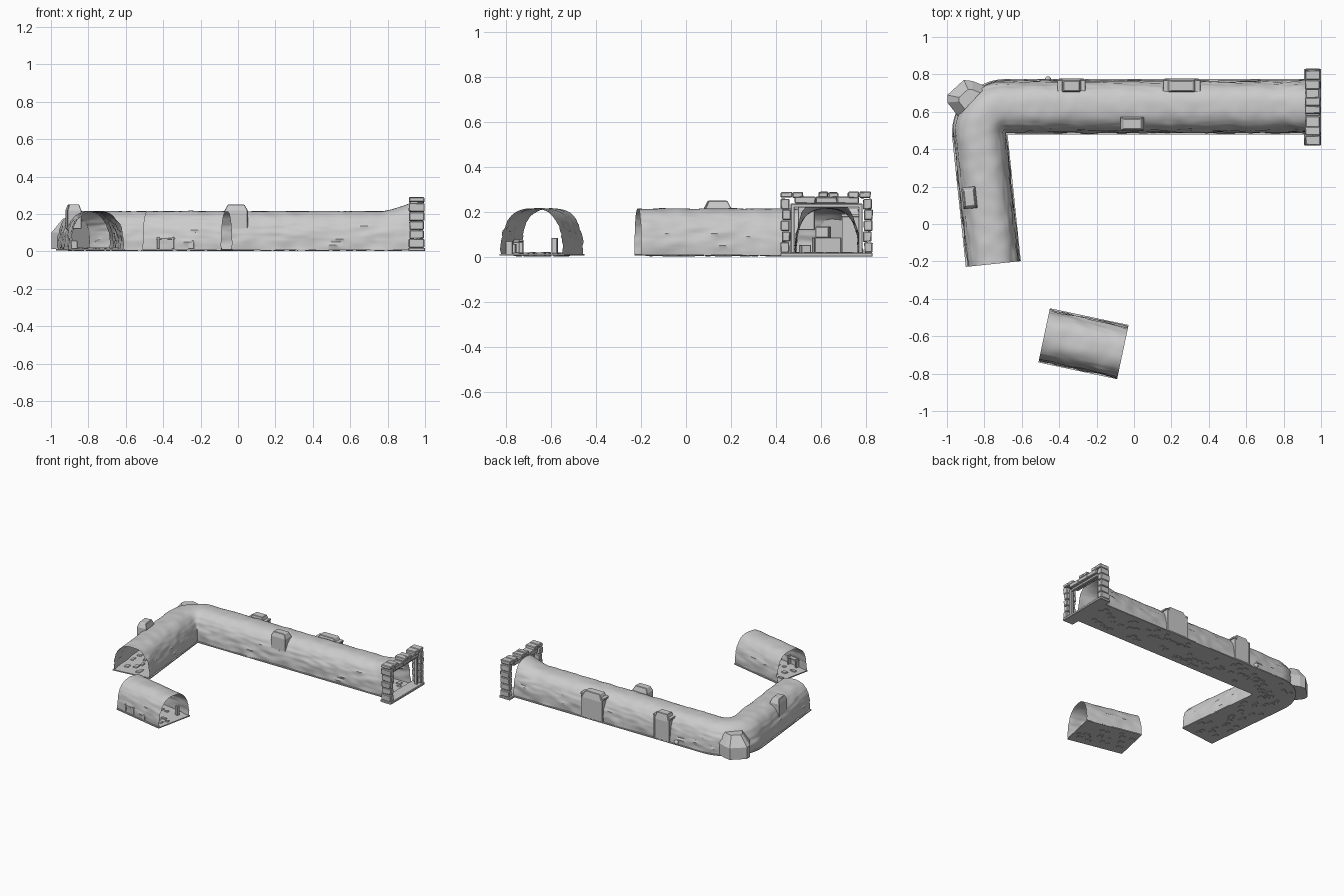
import bpy, bmesh, math, random
from mathutils import Vector, Matrix, noise

if "Cube" in bpy.data.objects:
    bpy.data.objects.remove(bpy.data.objects["Cube"])

random.seed(4)


def finish(bm, name, smooth=False, bevel=0):
    bmesh.ops.recalc_face_normals(bm, faces=bm.faces)
    me = bpy.data.meshes.new(name)
    bm.to_mesh(me)
    bm.free()
    ob = bpy.data.objects.new(name, me)
    bpy.context.collection.objects.link(ob)
    if bevel:
        m = ob.modifiers.new("bevel", 'BEVEL')
        m.width, m.segments = bevel, 1
    if smooth:
        bpy.ops.object.select_all(action='DESELECT')
        ob.select_set(True)
        bpy.context.view_layer.objects.active = ob
        bpy.ops.object.shade_smooth_by_angle(angle=math.radians(40))
    return ob


def blocks(name, items, bevel=0.003, jitter=0.0):
    """One object made of boxes: (x, y, z centre, sx, sy, sz, turn in degrees)."""
    bm = bmesh.new()
    for x, y, z, sx, sy, sz, a in items:
        mat = (Matrix.Translation((x, y, z)) @ Matrix.Rotation(math.radians(a), 4, 'Z')
               @ Matrix.Diagonal((sx, sy, sz, 1)))
        for v in bmesh.ops.create_cube(bm, size=1, matrix=mat)['verts']:
            v.co += Vector([random.uniform(-jitter, jitter) for _ in range(3)])
    return finish(bm, name, bevel=bevel)


# Path stations: (point, direction)
def line(a, b, step=0.012):
    a, b = Vector(a), Vector(b)
    n = max(2, round((b - a).length / step))
    d = (b - a).normalized()
    return [(a.lerp(b, i / n), d) for i in range(n + 1)]


R = 0.14
C = Vector((-0.685, 0.487, 0))
turn = []
for i in range(1, 24):
    a = math.radians(90 + 96 * i / 24)
    turn.append((C + R * Vector((math.cos(a), math.sin(a), 0)),
                 Vector((-math.sin(a), math.cos(a), 0))))
e = math.radians(186)
leg0 = C + R * Vector((math.cos(e), math.sin(e), 0))
leg_dir = Vector((-math.sin(e), math.cos(e), 0))
main_path = (line((0.92, 0.627, 0), (C.x, 0.627, 0)) + turn
             + line(leg0, leg0 + leg_dir * 0.69))
SEG_C, SEG_A = Vector((-0.27, -0.64, 0)), -12
seg_dir = Vector((math.cos(math.radians(SEG_A)), math.sin(math.radians(SEG_A)), 0))
seg_path = line(SEG_C - seg_dir * 0.215, SEG_C + seg_dir * 0.215)


# Rough rock vault swept along a path
def vault(name, path, flare=False):
    bm = bmesh.new()
    rows, n = [], 52
    for p, d in path:
        side = Vector((-d.y, d.x, 0))
        row = []
        up = 0.045 * max(0, (p.x - 0.76) / 0.16) ** 1.6 if flare else 0
        for k in range(n + 1):
            t = math.pi * k / n
            c, s = math.cos(t), max(0, math.sin(t))
            px = math.copysign(abs(c) ** 0.77, c)
            pz = s ** 0.77
            co = p + side * px * 0.14 + Vector((0, 0, 0.01 + (0.205 + up) * pz))
            wall = min(1, abs(px) ** 4)
            strata = noise.noise(Vector((co.x * 9, co.y * 9, co.z * 65)))
            lump = noise.noise(Vector((co.x * 14, co.y * 14, co.z * 14)))
            off = 0.004 * lump + 0.009 * wall * max(-0.4, strata)
            row.append(bm.verts.new(co + (side * px + Vector((0, 0, pz))) * off))
        rows.append(row)
    for r0, r1 in zip(rows, rows[1:]):
        for k in range(n):
            bm.faces.new((r0[k], r0[k + 1], r1[k + 1], r1[k]))
    return finish(bm, name, smooth=True)


# Thin floor slab along a path
def floor(name, path):
    bm = bmesh.new()
    rows = []
    for p, d in path:
        side = Vector((-d.y, d.x, 0))
        rows.append([bm.verts.new(p + side * x + Vector((0, 0, z))) for x, z in
                     ((-0.148, 0.006), (0.148, 0.006), (0.148, 0.014), (-0.148, 0.014))])
    for r0, r1 in zip(rows, rows[1:]):
        for k in range(4):
            bm.faces.new((r0[k], r0[k - 1], r1[k - 1], r1[k]))
    bm.faces.new(rows[0])
    bm.faces.new(rows[-1])
    finish(bm, name)


# Loose paving stones along a path
def paving(name, path, every):
    items = []
    for p, d in path[3:-3:every]:
        side = Vector((-d.y, d.x, 0))
        q = p + side * random.uniform(-0.11, 0.11)
        items.append((q.x, q.y, 0.0115, random.uniform(0.025, 0.05),
                      random.uniform(0.02, 0.035), random.uniform(0.013, 0.02),
                      math.degrees(math.atan2(d.y, d.x))))
    blocks(name, items, jitter=0.001)


vault("main_tunnel_vault", main_path, True)
floor("main_tunnel_floor", main_path)
paving("main_paving", main_path, 2)
vault("separate_tunnel_vault", seg_path)
floor("separate_tunnel_floor", seg_path)
paving("separate_paving", seg_path, 2)

# Stone portal: sill, stacked side stones, lintel and cap stones
blocks("portal_sill", [(0.955, 0.625, 0.01, 0.09, 0.41, 0.018, 0)])
stones = []
for y in (0.443, 0.807):
    for i in range(5):
        stones.append((0.955, y + random.uniform(-0.005, 0.005), 0.043 + i * 0.048,
                       random.uniform(0.072, 0.085), 0.038, 0.046, 0))
blocks("portal_side_stones", stones, 0.004, 0.002)
blocks("portal_lintel", [(0.955, 0.53 + i * 0.095, 0.252, 0.075, 0.094, 0.03, 0)
                         for i in range(3)], 0.004, 0.002)
blocks("portal_cap_stones", [(0.955, y, 0.276, 0.08, w, 0.026, 0) for y, w in
                             ((0.445, 0.05), (0.497, 0.045), (0.61, 0.04), (0.655, 0.045),
                              (0.745, 0.05), (0.797, 0.05))], 0.004, 0.003)

# Timber frame inside the portal
blocks("portal_timber", [(0.965, 0.474, 0.125, 0.022, 0.018, 0.22, 0),
                         (0.965, 0.776, 0.125, 0.022, 0.018, 0.22, 0),
                         (0.965, 0.625, 0.228, 0.022, 0.32, 0.018, 0)])


# Chamfered recess housing that breaks through the vault
def housing(name, x, y, z0, z1, sx, sy, turn_deg):
    bm = bmesh.new()
    rings = []
    for z, f in ((z0, 1), (z0 * 0.25 + z1 * 0.75, 1), (z1, 0.72)):
        rings.append([bm.verts.new((a * sx * f / 2, b * sy * f / 2, z))
                      for a, b in ((-1, -1), (1, -1), (1, 1), (-1, 1))])
    for r0, r1 in zip(rings, rings[1:]):
        for k in range(4):
            bm.faces.new((r0[k - 1], r0[k], r1[k], r1[k - 1]))
    bm.faces.new(rings[0])
    bm.faces.new(rings[-1])
    bm.transform(Matrix.Translation((x, y, 0)) @ Matrix.Rotation(math.radians(turn_deg), 4, 'Z'))
    finish(bm, name, bevel=0.003)


housing("front_wall_housing", -0.01, 0.535, 0.12, 0.25, 0.125, 0.075, 0)
housing("leg_wall_housing", -0.88, 0.14, 0.12, 0.25, 0.115, 0.075, 96)

# Doorway recesses on the back wall, each with frame strips
for label, x, w in (("wide", 0.255, 0.17), ("narrow", -0.335, 0.12)):
    housing(label + "_back_recess", x, 0.738, 0.012, 0.215, w, 0.078, 0)
    blocks(label + "_recess_frame",
           [(x + s * w / 2, 0.735, 0.095, 0.014, 0.085, 0.17, 0) for s in (-1, 1)]
           + [(x, 0.73, 0.185, w + 0.03, 0.08, 0.014, 0)], 0.002)

# Faceted bay at the outer corner
bm = bmesh.new()
hub = Vector((-0.86, 0.66))
plan = [Vector(p) for p in ((-0.94, 0.575), (-0.998, 0.65), (-0.998, 0.69), (-0.91, 0.77),
                            (-0.865, 0.765), (-0.79, 0.735))]
rings = [[bm.verts.new((*hub.lerp(p, f), z)) for p in plan]
         for z, f in ((0.012, 1), (0.1, 1), (0.175, 0.55))]
for r0, r1 in zip(rings, rings[1:]):
    for k in range(6):
        bm.faces.new((r0[k - 1], r0[k], r1[k], r1[k - 1]))
bm.faces.new(rings[0])
bm.faces.new(rings[-1])
finish(bm, "corner_bay")

# Small boulder behind the back wall
bm = bmesh.new()
bmesh.ops.create_icosphere(bm, subdivisions=2, radius=0.017,
                           matrix=Matrix.Translation((-0.46, 0.773, 0.028)))
finish(bm, "boulder", True)

# Crates and rubble inside the main tunnel
blocks("tunnel_crates", [(-0.6, 0.625, 0.05, 0.09, 0.12, 0.075, 8),
                         (-0.6, 0.61, 0.11, 0.06, 0.06, 0.05, -10),
                         (0.45, 0.53, 0.033, 0.05, 0.045, 0.04, 12),
                         (0.1, 0.72, 0.033, 0.06, 0.04, 0.04, 0),
                         (-0.1, 0.53, 0.03, 0.04, 0.04, 0.035, 20),
                         (-0.88, 0.2, 0.035, 0.04, 0.05, 0.045, 5)], 0.003)

# Rack and crates along the wall of the separate piece
rack = []
for u, v, z, sx, sy, sz in ((-0.13, -0.128, 0.045, 0.012, 0.03, 0.065),
                            (-0.05, -0.128, 0.045, 0.012, 0.03, 0.065),
                            (-0.09, -0.128, 0.068, 0.1, 0.03, 0.008),
                            (0.05, -0.125, 0.035, 0.03, 0.035, 0.045),
                            (0.13, -0.12, 0.04, 0.02, 0.03, 0.06),
                            (0.15, 0.09, 0.05, 0.025, 0.025, 0.07)):
    q = SEG_C + seg_dir * u + Vector((-seg_dir.y, seg_dir.x, 0)) * v
    rack.append((q.x, q.y, z, sx, sy, sz, SEG_A))
blocks("rack_and_crates", rack, 0.002)
